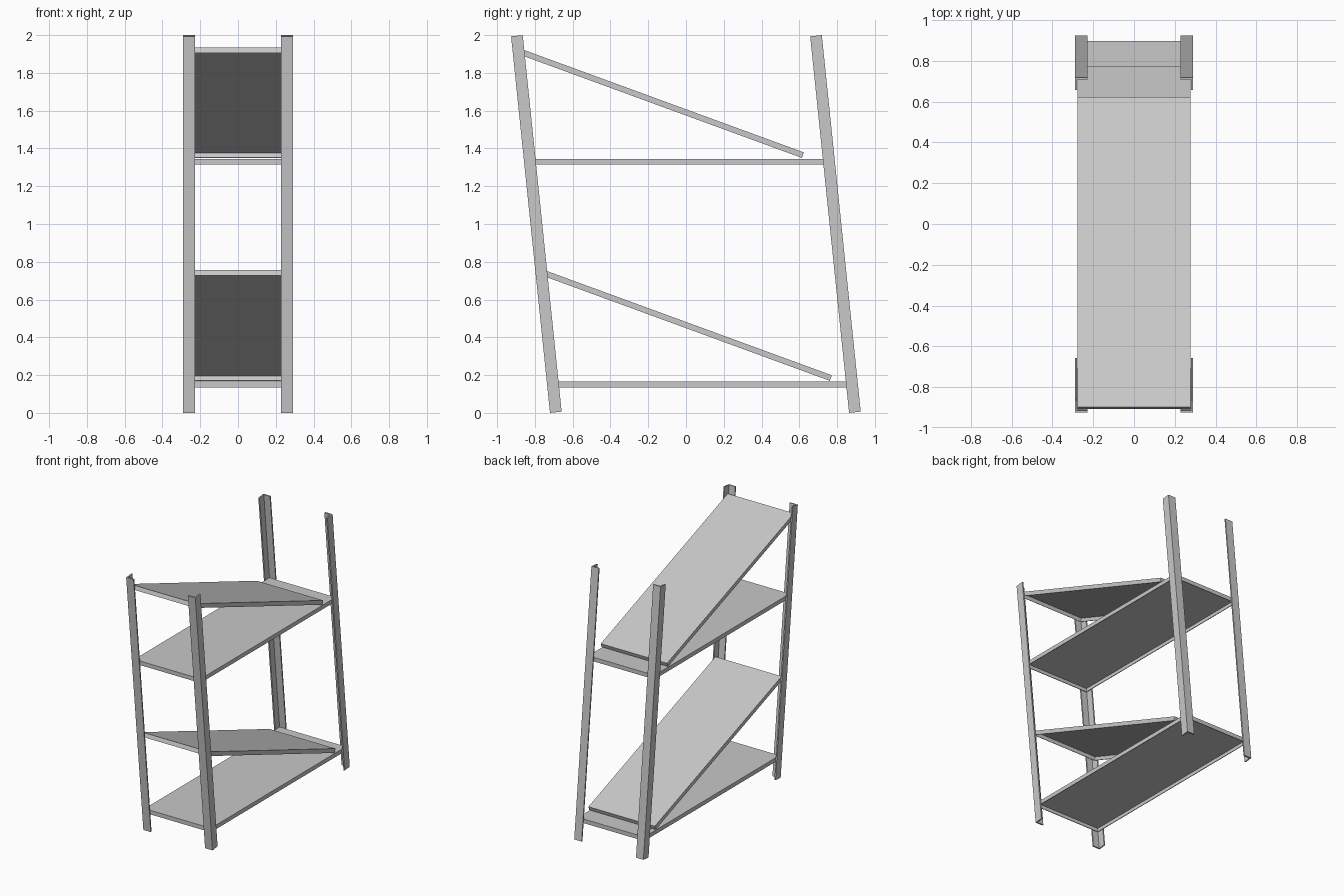
import bpy, bmesh
from math import radians

cube = bpy.data.objects.get("Cube")
if cube:
    bpy.data.objects.remove(cube)

# Single painted-metal colour
metal = bpy.data.materials.new("grey metal")
metal.use_nodes = True
GREY = (0.58, 0.58, 0.58, 1)
metal.diffuse_color = GREY
metal.node_tree.nodes["Principled BSDF"].inputs["Base Color"].default_value = GREY

LEAN = radians(5.9)
SLOPE = radians(-20.1)
SHELF_LENGTH, SHELF_HALF, SHELF_DEPTH = 1.62, 0.278, 0.031
LEG_LENGTH, FLANGE, SHEET = 2.004, 0.062, 0.01


def finish(name, bm, location, tilt):
    bmesh.ops.recalc_face_normals(bm, faces=bm.faces)
    mesh = bpy.data.meshes.new(name)
    bm.to_mesh(mesh)
    bm.free()
    mesh.materials.append(metal)
    obj = bpy.data.objects.new(name, mesh)
    bpy.context.collection.objects.link(obj)
    obj.location = location
    obj.rotation_euler.x = tilt
    return obj


def leg(name, side, end, y, z):
    """Angle-iron post; its outer corner is the origin, flanges run inward."""
    bm = bmesh.new()
    profile = [(0, 0), (FLANGE, 0), (FLANGE, SHEET),
               (SHEET, SHEET), (SHEET, FLANGE), (0, FLANGE)]
    face = bm.faces.new([bm.verts.new((-side * a, -end * b, 0)) for a, b in profile])
    top = bmesh.ops.extrude_face_region(bm, geom=[face])["geom"]
    bmesh.ops.translate(bm, vec=(0, 0, LEG_LENGTH),
                        verts=[v for v in top if isinstance(v, bmesh.types.BMVert)])
    finish(name, bm, (side * 0.29, y, z), LEAN)


def shelf(name, y, z, tilt=0):
    """Folded sheet tray, open underneath; the origin is its rear top edge."""
    bm = bmesh.new()
    bmesh.ops.create_cube(bm, size=1)
    for v in bm.verts:
        v.co.x *= 2 * SHELF_HALF
        v.co.y = (v.co.y - 0.5) * SHELF_LENGTH
        v.co.z = (v.co.z - 0.5) * SHELF_DEPTH
    bmesh.ops.recalc_face_normals(bm, faces=bm.faces)
    bottom = min(bm.faces, key=lambda f: f.calc_center_median().z)
    bmesh.ops.delete(bm, geom=[bottom], context="FACES_ONLY")
    obj = finish(name, bm, (0, y, z), tilt)
    sheet = obj.modifiers.new("sheet thickness", "SOLIDIFY")
    sheet.thickness = 0.005
    sheet.offset = -1
    sheet.use_even_offset = True


# Four leaning posts
for side, word in ((1, "left"), (-1, "right")):
    leg("front_leg_" + word, side, -1, -0.72, 0)
    leg("back_leg_" + word, side, 1, 0.925, 0.0065)

# Level shelves and the sloping shelves above them
shelf("lower_level_shelf", 0.897, 0.166)
shelf("upper_level_shelf", 0.774, 1.345)
shelf("lower_sloping_shelf", 0.772, 0.199, SLOPE)
shelf("upper_sloping_shelf", 0.624, 1.379, SLOPE)
